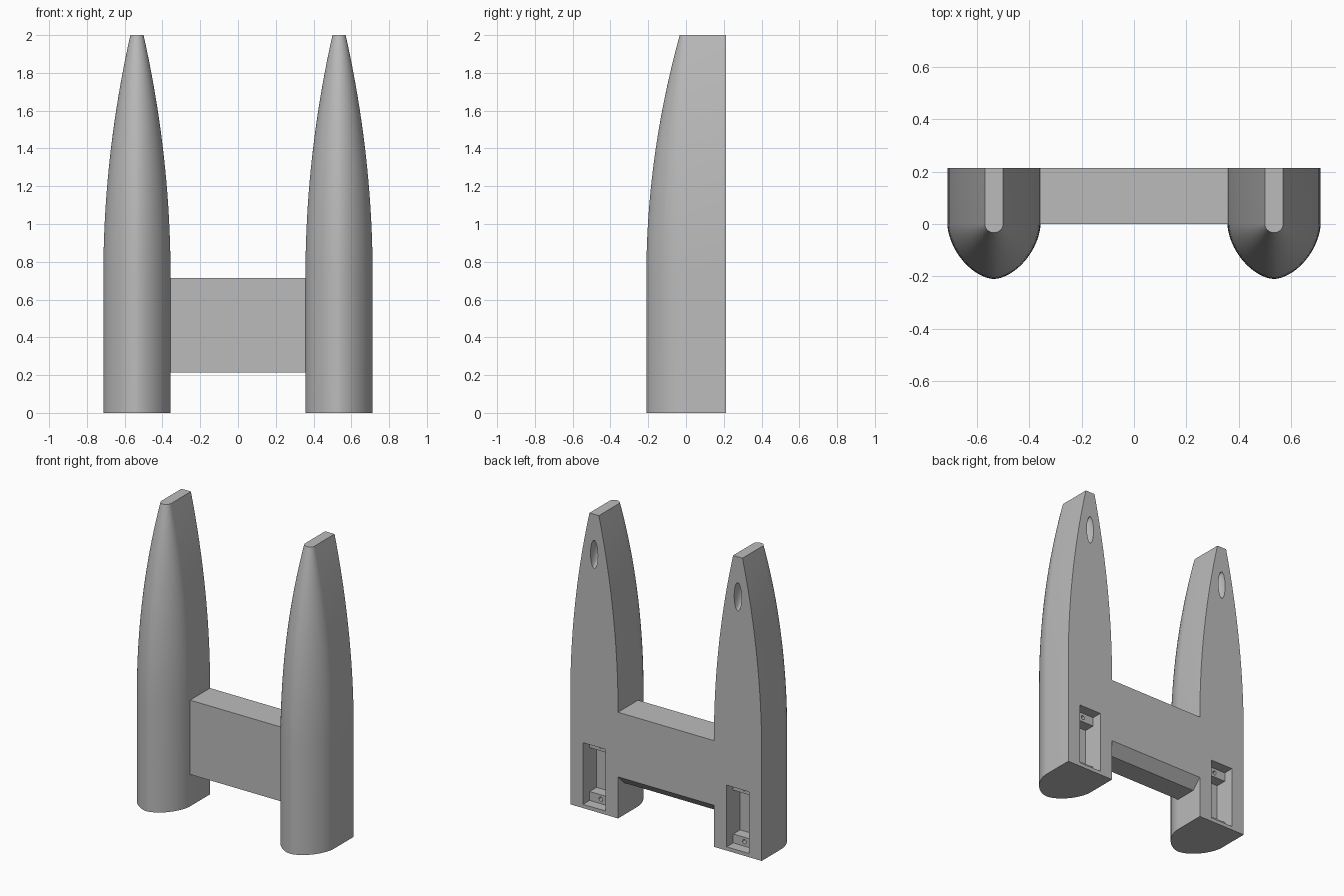
import bpy, bmesh
from math import pi, sin, cos
from mathutils import Matrix, Vector

if "Cube" in bpy.data.objects:
    bpy.data.objects.remove(bpy.data.objects["Cube"])

grey = bpy.data.materials.new("light grey plastic")
grey.use_nodes = True
grey.diffuse_color = (0.5, 0.5, 0.5, 1)
grey.node_tree.nodes["Principled BSDF"].inputs["Base Color"].default_value = grey.diffuse_color

BACK = 0.213      # flat rear plane
LEG_X = 0.535     # leg centre
HALF = 0.178      # leg half width
SHOULDER = 0.72   # height where the taper starts
FLOOR, CEILING = 0.025, 0.44   # pocket heights


def add_object(name, bm):
    bmesh.ops.recalc_face_normals(bm, faces=bm.faces)
    mesh = bpy.data.meshes.new(name)
    bm.to_mesh(mesh)
    bm.free()
    mesh.materials.append(grey)
    obj = bpy.data.objects.new(name, mesh)
    bpy.context.collection.objects.link(obj)
    return obj


def box(name, low, high):
    low, high = Vector(low), Vector(high)
    bm = bmesh.new()
    place = Matrix.Translation((low + high) / 2) @ Matrix.Diagonal((*(high - low), 1))
    bmesh.ops.create_cube(bm, size=1, matrix=place)
    return add_object(name, bm)


def loft(name, rings):
    bm = bmesh.new()
    loops = [[bm.verts.new(p) for p in ring] for ring in rings]
    for a, b in zip(loops, loops[1:]):
        for i in range(len(a)):
            j = (i + 1) % len(a)
            bm.faces.new((a[i], a[j], b[j], b[i]))
    bm.faces.new(loops[0])
    bm.faces.new(loops[-1])
    return add_object(name, bm)


def cut(obj, cutter):
    cutter.hide_render = True
    mod = obj.modifiers.new("cut", 'BOOLEAN')
    mod.operation, mod.solver, mod.object = 'DIFFERENCE', 'EXACT', cutter
    bpy.context.view_layer.objects.active = obj
    bpy.ops.object.modifier_apply(modifier=mod.name)
    bpy.data.objects.remove(cutter)


def smooth(obj):
    bpy.ops.object.select_all(action='DESELECT')
    obj.select_set(True)
    bpy.context.view_layer.objects.active = obj
    bpy.ops.object.shade_smooth_by_angle(angle=pi / 6)


def leg_ring(x, z):
    # straight sides from the back, then a pointed rounded nose
    t = max(0, (z - SHOULDER) / (2 - SHOULDER)) ** 2
    width = HALF + (0.035 - HALF) * t
    depth = 0.21 + (0.033 - 0.21) * t
    power = 2 / (1.72 + 0.28 * t)
    ring = [(x + width, BACK, z)]
    for i in range(33):
        a = pi * i / 32
        c = cos(a)
        side = abs(c) ** power * (1 if c > 0 else -1)
        ring.append((x + width * side, -depth * max(0, sin(a)) ** power, z))
    ring.append((x - width, BACK, z))
    return ring


def build_leg(side, x):
    steps = 20
    heights = [0] + [SHOULDER + (2 - SHOULDER) * i / steps for i in range(steps + 1)]
    leg = loft(side + "_leg", [leg_ring(x, z) for z in heights])

    # rectangular pocket low on the back
    cut(leg, box("pocket_cutter", (x - 0.083, 0.07, FLOOR), (x + 0.083, BACK + 0.1, CEILING)))

    # long oval recess near the tip
    bm = bmesh.new()
    bmesh.ops.create_uvsphere(bm, u_segments=24, v_segments=16, radius=1,
                              matrix=Matrix.Translation((x, BACK, 1.73)) @ Matrix.Diagonal((0.027, 0.06, 0.095, 1)))
    cut(leg, add_object("recess_cutter", bm))
    smooth(leg)

    # screw tabs at the bottom and top of the pocket
    for place, low, high in (("lower", FLOOR, FLOOR + 0.06), ("upper", CEILING - 0.06, CEILING)):
        tab = box(f"{side}_{place}_screw_tab", (x - 0.083, 0.07, low), (x + 0.083, 0.143, high))
        bm = bmesh.new()
        bmesh.ops.create_cone(bm, cap_ends=True, segments=16, radius1=0.014, radius2=0.014, depth=0.1,
                              matrix=Matrix.Translation((x, 0.143, (low + high) / 2)) @ Matrix.Rotation(pi / 2, 4, 'X'))
        cut(tab, add_object("screw_cutter", bm))
        smooth(tab)


for side, sign in (("left", 1), ("right", -1)):
    build_leg(side, sign * LEG_X)

# crossbar with a chamfered lower rear edge
profile = [(0, 0.215), (BACK - 0.065, 0.215), (BACK, 0.28), (BACK, 0.715), (0, 0.715)]
inner = LEG_X - HALF
loft("crossbar", [[(x, y, z) for y, z in profile] for x in (-inner, inner)])
